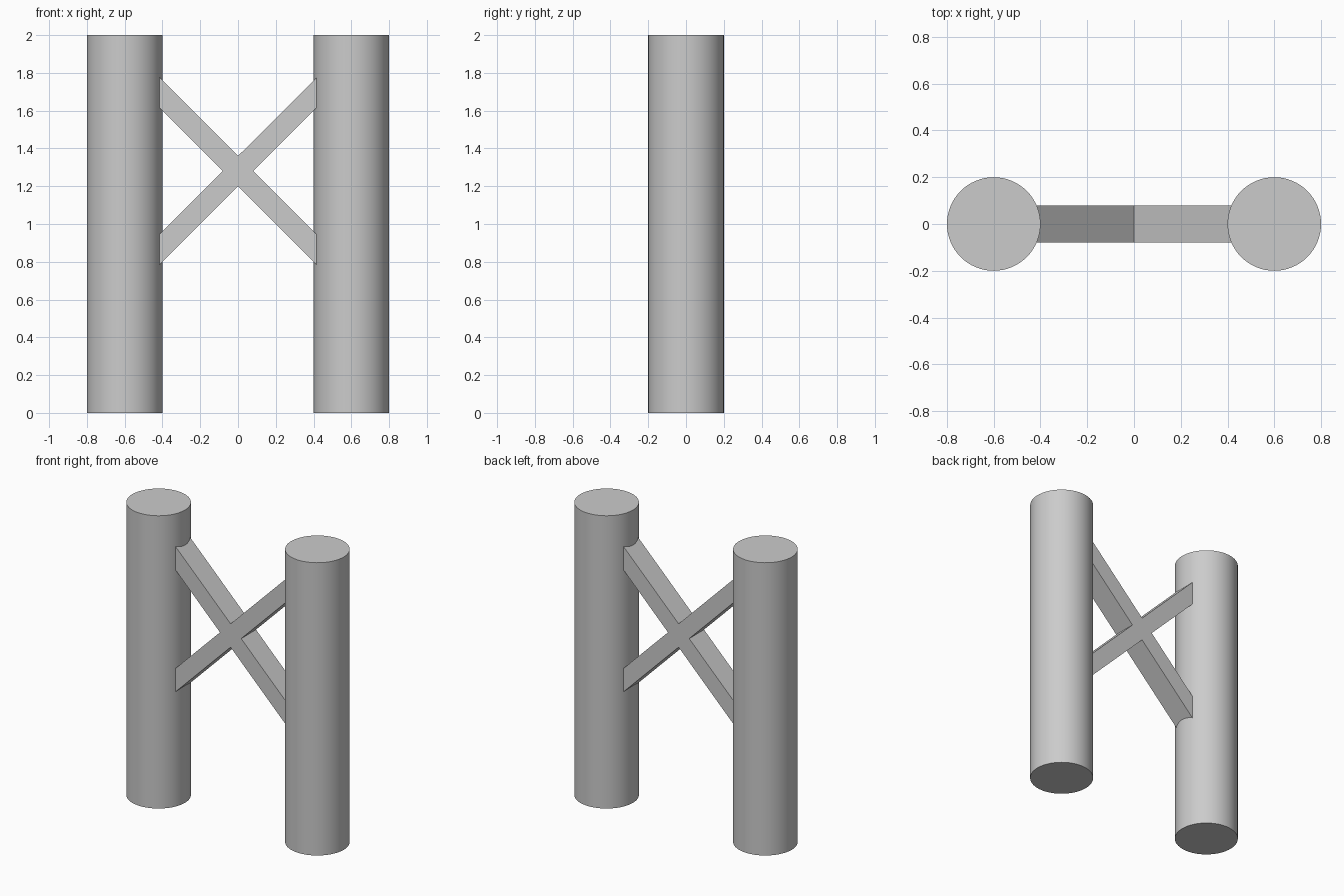
import bpy
import bmesh

cube = bpy.data.objects.get("Cube")
if cube:
    bpy.data.objects.remove(cube, do_unlink=True)

grey = bpy.data.materials.new("light_grey")
grey.use_nodes = True
colour = (0.6, 0.6, 0.6, 1)
grey.diffuse_color = colour
grey.node_tree.nodes["Principled BSDF"].inputs["Base Color"].default_value = colour


# Two round posts, capped flat
def add_post(name, x):
    bpy.ops.mesh.primitive_cylinder_add(vertices=64, radius=0.2, depth=2, location=(x, 0, 1))
    post = bpy.context.object
    post.name = name
    post.data.materials.append(grey)
    bpy.ops.object.shade_smooth_by_angle()


for name, side in (("left_post", 1), ("right_post", -1)):
    add_post(name, side * 0.6)

# Cross brace: mirrored X outline, extruded front to back, ends buried in the posts
reach, half, depth, centre = 0.5, 0.08, 0.08, 1.28
right_side = [(0, half), (reach, reach + half), (reach, reach - half), (half, 0),
              (reach, half - reach), (reach, -half - reach), (0, -half)]
outline = right_side + [(-x, z) for x, z in reversed(right_side[1:-1])]

bm = bmesh.new()
face = bm.faces.new([bm.verts.new((x, -depth, centre + z)) for x, z in outline])
extruded = bmesh.ops.extrude_face_region(bm, geom=[face], use_keep_orig=True)
moved = [v for v in extruded["geom"] if isinstance(v, bmesh.types.BMVert)]
bmesh.ops.translate(bm, verts=moved, vec=(0, 2 * depth, 0))
bmesh.ops.recalc_face_normals(bm, faces=bm.faces[:])
mesh = bpy.data.meshes.new("cross_brace")
bm.to_mesh(mesh)
bm.free()
mesh.materials.append(grey)
brace = bpy.data.objects.new("cross_brace", mesh)
bpy.context.collection.objects.link(brace)
